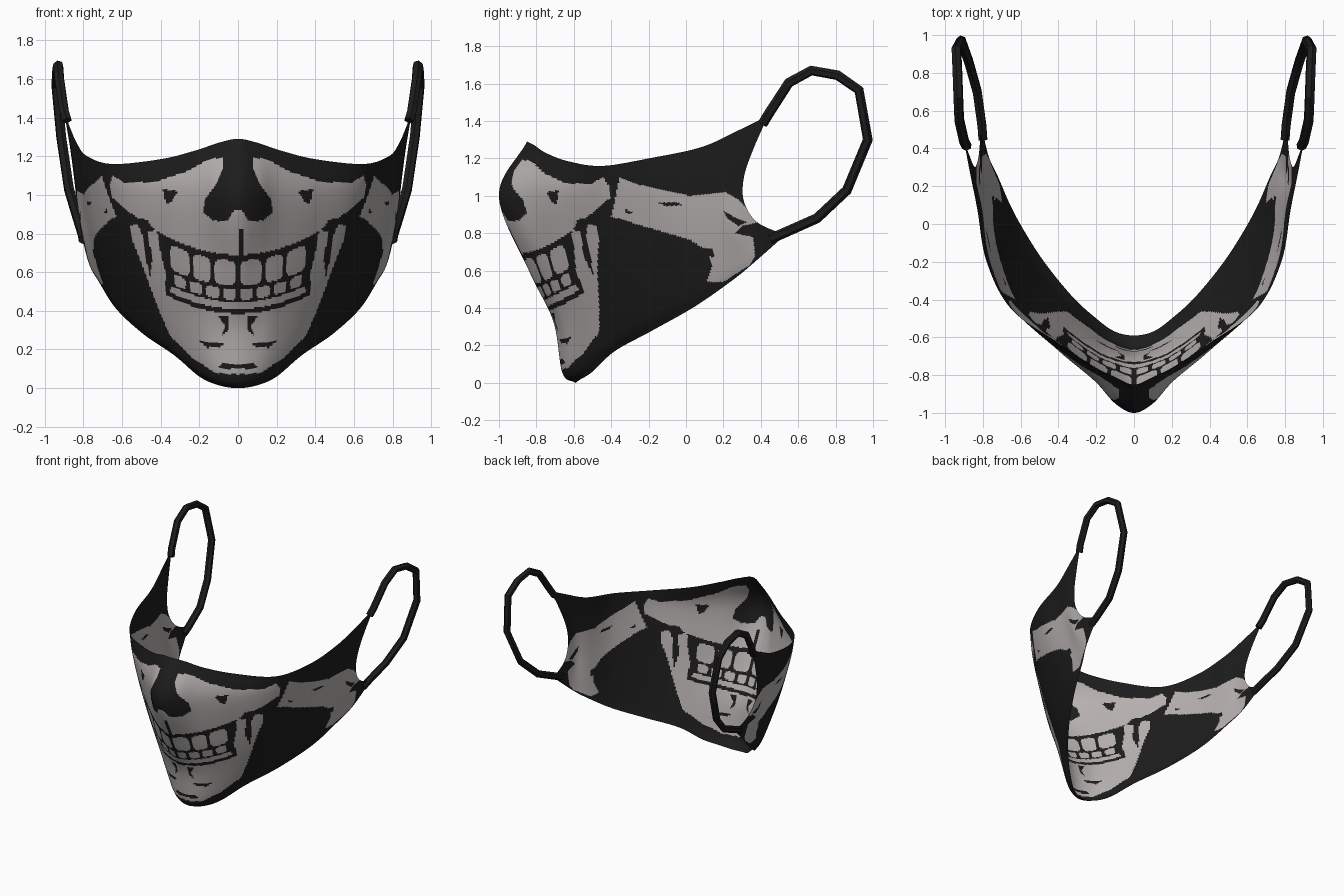
import bpy, math
from mathutils import Vector
from mathutils.interpolate import poly_3d_calc

if "Cube" in bpy.data.objects:
    bpy.data.objects.remove(bpy.data.objects["Cube"])


def material(name, rgb):
    m = bpy.data.materials.new(name)
    m.diffuse_color = (*rgb, 1)
    m.use_nodes = True
    m.node_tree.nodes["Principled BSDF"].inputs["Base Color"].default_value = m.diffuse_color
    return m


BLACK = material("black_fabric", (0.012, 0.012, 0.012))
BONE = material("bone_print", (0.47, 0.44, 0.43))

# Guide lines of the right half, from centre to ear, bottom hem to top hem
bottom = [(0, -.59, 0), (.1, -.57, .015), (.2, -.5, .06), (.33, -.38, .17), (.49, -.18, .28),
          (.63, .05, .41), (.72, .25, .55), (.77, .36, .64), (.81, .53, .79)]
jaw = [(0, -.71, .33), (.1, -.69, .33), (.2, -.65, .36), (.36, -.53, .42), (.55, -.36, .58),
       (.7, -.08, .68), (.77, .16, .77), (.81, .25, .83), (.835, .31, .97)]
mouth = [(0, -.84, .6), (.1, -.81, .62), (.22, -.74, .64), (.38, -.61, .68), (.59, -.42, .8),
         (.74, -.14, .88), (.8, .12, .94), (.83, .22, .99), (.85, .31, 1.1)]
nose = [(0, -1, 1), (.1, -.95, 1), (.21, -.83, 1), (.4, -.67, 1), (.63, -.45, 1.02),
        (.77, -.18, 1.06), (.82, .09, 1.11), (.85, .22, 1.16), (.87, .36, 1.25)]
top = [(0, -.85, 1.29), (.1, -.81, 1.27), (.22, -.75, 1.23), (.4, -.63, 1.185), (.65, -.45, 1.16),
       (.78, -.2, 1.2), (.83, .08, 1.26), (.87, .28, 1.35), (.9, .44, 1.43)]
# Rounded chin line just above the bottom hem
chin = [Vector(b).lerp(Vector(j), .3) + Vector((0, -.035, -.045)) * (1 - i / 8)
        for i, (b, j) in enumerate(zip(bottom, jaw))]
chin[8] = Vector((.82, .38, .86))


def mirrored(row):
    row = [Vector(p) for p in row]
    return [Vector((-p.x, p.y, p.z)) for p in row[:0:-1]] + row


def spline(pts, t):
    """Smooth curve through pts, t counted in spans."""
    i = min(int(t), len(pts) - 2)
    f = t - i
    b, c = pts[i], pts[i + 1]
    a = pts[i - 1] if i else b * 2 - c
    d = pts[i + 2] if i + 2 < len(pts) else c * 2 - b
    return .5 * (2 * b + (c - a) * f + (2 * a - 5 * b + 4 * c - d) * f * f
                 + (3 * b - a - 3 * c + d) * f ** 3)


def inside(poly, x, y):
    hit = False
    for (x1, y1), (x2, y2) in zip(poly, poly[1:] + poly[:1]):
        if (y1 > y) != (y2 > y) and x < (x2 - x1) * (y - y1) / (y2 - y1) + x1:
            hit = not hit
    return hit


# Printed shapes seen from the front (x, z)
upper_face = [(-.01, .93), (.03, .91), (.05, .87), (.13, .865), (.18, .91), (.17, .98), (.11, 1.06),
              (.08, 1.13), (.08, 1.19), (.14, 1.19), (.27, 1.12), (.42, 1.07), (.58, 1.06),
              (.65, 1.1), (.665, 1.05), (.655, .98), (.61, .92), (.55, .89), (.47, .87),
              (.42, .8), (.39, .6), (-.01, .6)]
lower_jaw = [(-.01, .07), (.12, .08), (.24, .16), (.35, .27), (.4, .38), (.45, .51), (.5, .65),
             (.55, .77), (.56, .84), (.52, .85), (.49, .78), (.475, .66), (.455, .58), (.445, .66),
             (.465, .81), (.42, .82), (.405, .72), (.375, .6), (.34, .48), (.2, .3), (-.01, .3)]
front_marks = [
    [(.31, 1.02), (.39, 1.03), (.37, .95), (.34, .97)],               # cheek hollow
    [(.07, .23), (.1, .21), (.16, .21), (.2, .245), (.13, .235)],     # chin crease
    [(.05, .37), (.1, .37), (.065, .32), (.085, .27), (.05, .3)],
    [(-.01, .125), (.08, .13), (.1, .11), (.06, .1), (-.01, .1)],     # chin tip line
]
# Printed shapes seen from the side (y, z)
cheek_bone = [(-.355, 1.1), (-.25, 1.06), (.02, 1), (.21, 1.02), (.28, .98), (.32, .94), (.39, .86),
              (.3, .84), (.26, .8), (.36, .78), (.37, .68), (.34, .63), (.2, .54), (.11, .54),
              (.14, .63), (.11, .71), (.02, .765), (-.2, .83), (-.4, .89), (-.385, .95), (-.37, 1.03)]
side_marks = [
    [(-.17, .965), (-.1, .945), (-.01, .95), (-.05, .965)],
    [(.09, .72), (.14, .72), (.15, .67), (.11, .68)],
    [(.2, .92), (.27, .88), (.33, .86), (.28, .84), (.22, .88)],
    [(-.33, .93), (-.28, .91), (-.31, .9)],
]
upper_teeth = [(.012, .122), (.142, .232), (.25, .35)]
lower_teeth = [(.012, .075), (.095, .165), (.185, .25), (.27, .33)]


def tooth_row(teeth, x, w, low, high):
    """Rounded teeth between two heights of the curved bite."""
    for a, b in teeth:
        u, v = (2 * x - a - b) / (b - a), (2 * w - low - high) / (high - low)
        if u ** 4 + v ** 4 < 1:
            return True
    return False


def is_bone(p):
    x, y, z = abs(p.x), p.y, p.z
    if y > -.42 and inside(cheek_bone, y, z):
        return not any(inside(m, y, z) for m in side_marks)
    if x > .7:
        return False
    w = z - .7 * x * x                      # height along the curved bite
    if x < .375 and .385 < w < .69:
        gum = .41 < w < .445 and x < .35
        return gum or tooth_row(upper_teeth, x, w, .53, .66) or tooth_row(lower_teeth, x, w, .457, .515)
    if .005 < p.x < .028 and .69 < z < .83:  # groove under the nose
        return False
    if inside(upper_face, x, z) and w >= .69:
        return not any(inside(m, x, z) for m in front_marks)
    if inside(lower_jaw, x, z) or (x < .34 and .25 < z and w <= .385):
        return not any(inside(m, x, z) for m in front_marks)
    return False


# Mask sheet: smooth surface through the guide lines
SPAN, ROWS = 24, 130
rows = [mirrored(r) for r in (bottom, chin, jaw, mouth, nose, top)]
cols = 16 * SPAN
verts = []
for i in range(cols + 1):
    section = [spline(r, i / SPAN) for r in rows]
    # even out the spacing of the rows along this section
    dist = [0]
    for a, b in zip(section, section[1:]):
        dist.append(dist[-1] + (b - a).length)
    k = 0
    for j in range(ROWS + 1):
        d = dist[-1] * j / ROWS
        while k < 4 and d > dist[k + 1]:
            k += 1
        verts.append(spline(section, k + min(1, (d - dist[k]) / (dist[k + 1] - dist[k]))))
n = ROWS + 1
faces = [(i * n + j, (i + 1) * n + j, (i + 1) * n + j + 1, i * n + j + 1)
         for i in range(cols) for j in range(ROWS)]
mesh = bpy.data.meshes.new("mask_sheet")
mesh.from_pydata(verts, [], faces)
mesh.materials.append(BLACK)
mesh.materials.append(BONE)
for f in mesh.polygons:
    f.use_smooth = True
    f.material_index = int(is_bone(f.center))
bpy.context.collection.objects.link(bpy.data.objects.new("mask_sheet", mesh))

# Ear loops: faceted cords from the upper to the lower ear corner
loop = [(.885, .41, 1.385), (.9, .44, 1.435), (.925, .55, 1.605), (.93, .67, 1.67), (.935, .81, 1.645),
        (.94, .925, 1.565), (.915, .972, 1.3), (.875, .86, 1.03), (.83, .7, .88),
        (.805, .52, .8), (.8, .45, .77)]
for name, side in (("ear_loop_right", 1), ("ear_loop_left", -1)):
    curve = bpy.data.curves.new(name, 'CURVE')
    curve.dimensions = '3D'
    curve.bevel_depth = .027
    curve.bevel_resolution = 1
    curve.use_fill_caps = True
    s = curve.splines.new('POLY')
    s.points.add(len(loop) - 1)
    for pt, (x, y, z) in zip(s.points, loop):
        pt.co = (side * x, y, z, 1)
    curve.materials.append(BLACK)
    ob = bpy.data.objects.new(name, curve)
    bpy.context.collection.objects.link(ob)
    bpy.ops.object.select_all(action='DESELECT')
    ob.select_set(True)
    bpy.context.view_layer.objects.active = ob
    bpy.ops.object.convert(target='MESH')
    bpy.ops.object.shade_smooth_by_angle(angle=math.radians(30))
